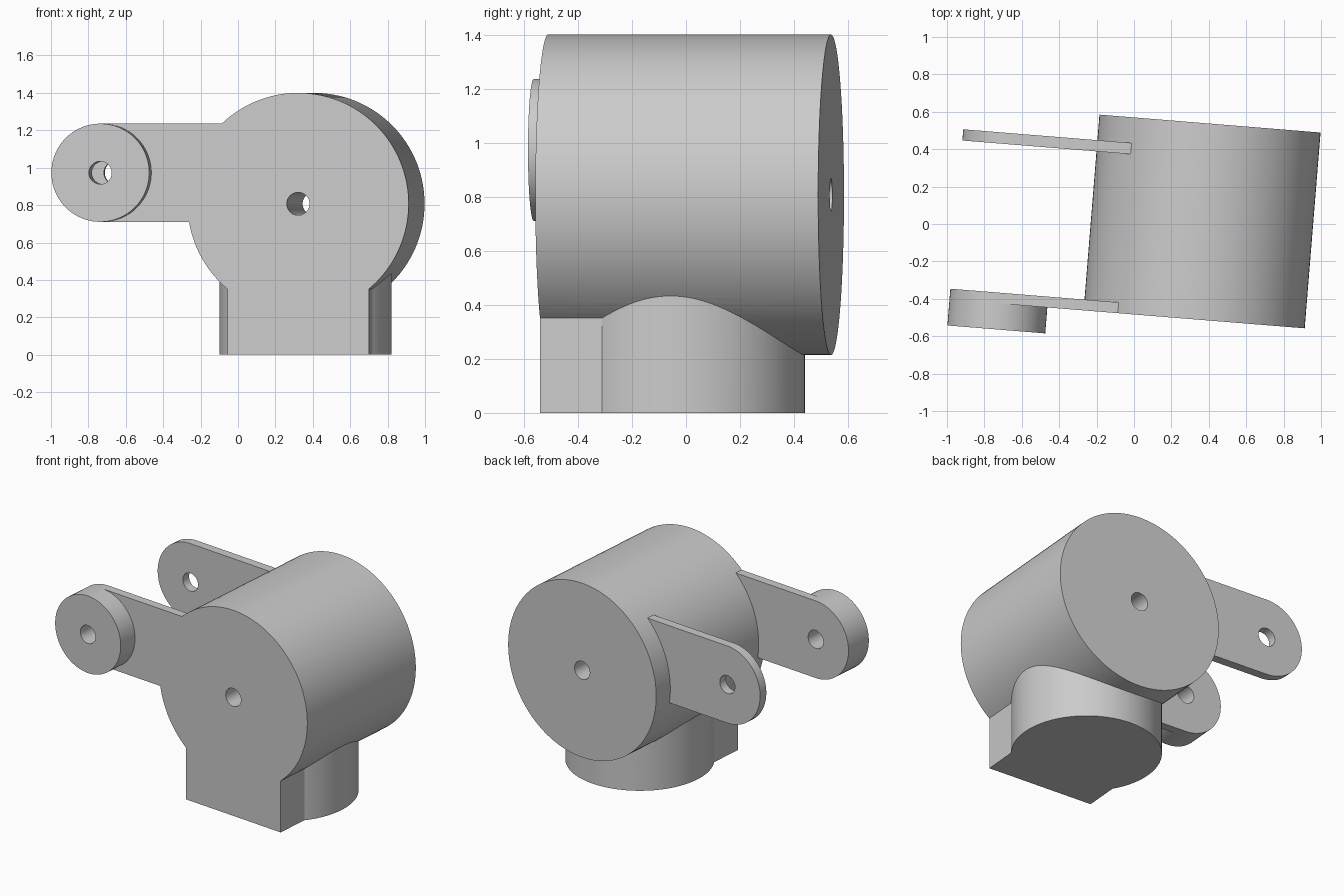
import bpy, bmesh
from math import pi, radians, sin, cos

cube = bpy.data.objects.get("Cube")
if cube:
    bpy.data.objects.remove(cube, do_unlink=True)

grey = bpy.data.materials.new("light grey")
grey.use_nodes = True
COLOUR = (0.6, 0.6, 0.6, 1)
grey.diffuse_color = COLOUR
grey.node_tree.nodes["Principled BSDF"].inputs["Base Color"].default_value = COLOUR

BODY_Z, BODY_R, HALF = 0.807, 0.593, 0.525   # barrel height, radius, half length
ARM_X, ARM_Z, ARM_R = -1.05, 0.973, 0.2625   # eye of both arms
HOLE_R = 0.061


def prism(name, profile, axis, lo, hi):
    """Extrude a closed 2D profile along axis 'y' (x, z) or 'z' (x, y)."""
    bm = bmesh.new()
    place = (lambda a, b, t: (a, t, b)) if axis == "y" else (lambda a, b, t: (a, b, t))
    ends = [[bm.verts.new(place(a, b, t)) for a, b in profile] for t in (lo, hi)]
    for ring in ends:
        bm.faces.new(ring)
    n = len(profile)
    for i in range(n):
        j = (i + 1) % n
        bm.faces.new((ends[0][i], ends[0][j], ends[1][j], ends[1][i]))
    bmesh.ops.recalc_face_normals(bm, faces=bm.faces)
    mesh = bpy.data.meshes.new(name)
    bm.to_mesh(mesh)
    bm.free()
    mesh.materials.append(grey)
    obj = bpy.data.objects.new(name, mesh)
    bpy.context.collection.objects.link(obj)
    return obj


def arc(x, y, r, start=0.0, sweep=2 * pi, n=128):
    last = n if sweep >= 2 * pi else n - 1
    return [(x + r * cos(start + sweep * i / last),
             y + r * sin(start + sweep * i / last)) for i in range(n)]


def combine(target, tool, operation):
    mod = target.modifiers.new(tool.name, "BOOLEAN")
    mod.operation, mod.object, mod.solver = operation, tool, "EXACT"
    bpy.context.view_layer.objects.active = target
    bpy.ops.object.modifier_apply(modifier=mod.name)
    bpy.data.objects.remove(tool, do_unlink=True)


# Barrel
housing = prism("housing", arc(0, BODY_Z, BODY_R), "y", -HALF, HALF)

# Round foot with a square front flush with the barrel
foot = prism("foot", arc(0, -0.034, 0.46), "z", 0, BODY_Z)
w = 0.379
foot_front = prism("foot_front", [(-w, -HALF), (w, -HALF), (w, -0.034), (-w, -0.034)],
                   "z", 0, BODY_Z)
combine(foot, foot_front, "UNION")
combine(housing, foot, "UNION")

# Two rounded arms, the front one carrying a thick boss
arm_profile = arc(ARM_X, ARM_Z, ARM_R, pi / 2, pi, 65)
arm_profile += [(-0.3, ARM_Z - ARM_R), (-0.3, ARM_Z + ARM_R)]
front_arm = prism("front_arm", arm_profile, "y", -HALF, -0.467)
boss = prism("boss", arc(ARM_X, ARM_Z, ARM_R), "y", -0.664, -0.467)
back_arm = prism("back_arm", arm_profile, "y", 0.328, 0.388)
combine(front_arm, boss, "UNION")
for arm in (front_arm, back_arm):
    combine(housing, arm, "UNION")

# Through holes
for x, z in ((0, BODY_Z), (ARM_X, ARM_Z)):
    drill = prism("drill", arc(x, z, HOLE_R, n=48), "y", -1, 1)
    combine(housing, drill, "DIFFERENCE")

# Slight turn of the whole part
housing.rotation_euler.z = radians(-4.63)
housing.location = (0.364, 0.0135, 0)
housing.select_set(True)
bpy.context.view_layer.objects.active = housing
bpy.ops.object.shade_smooth_by_angle(angle=radians(30))
